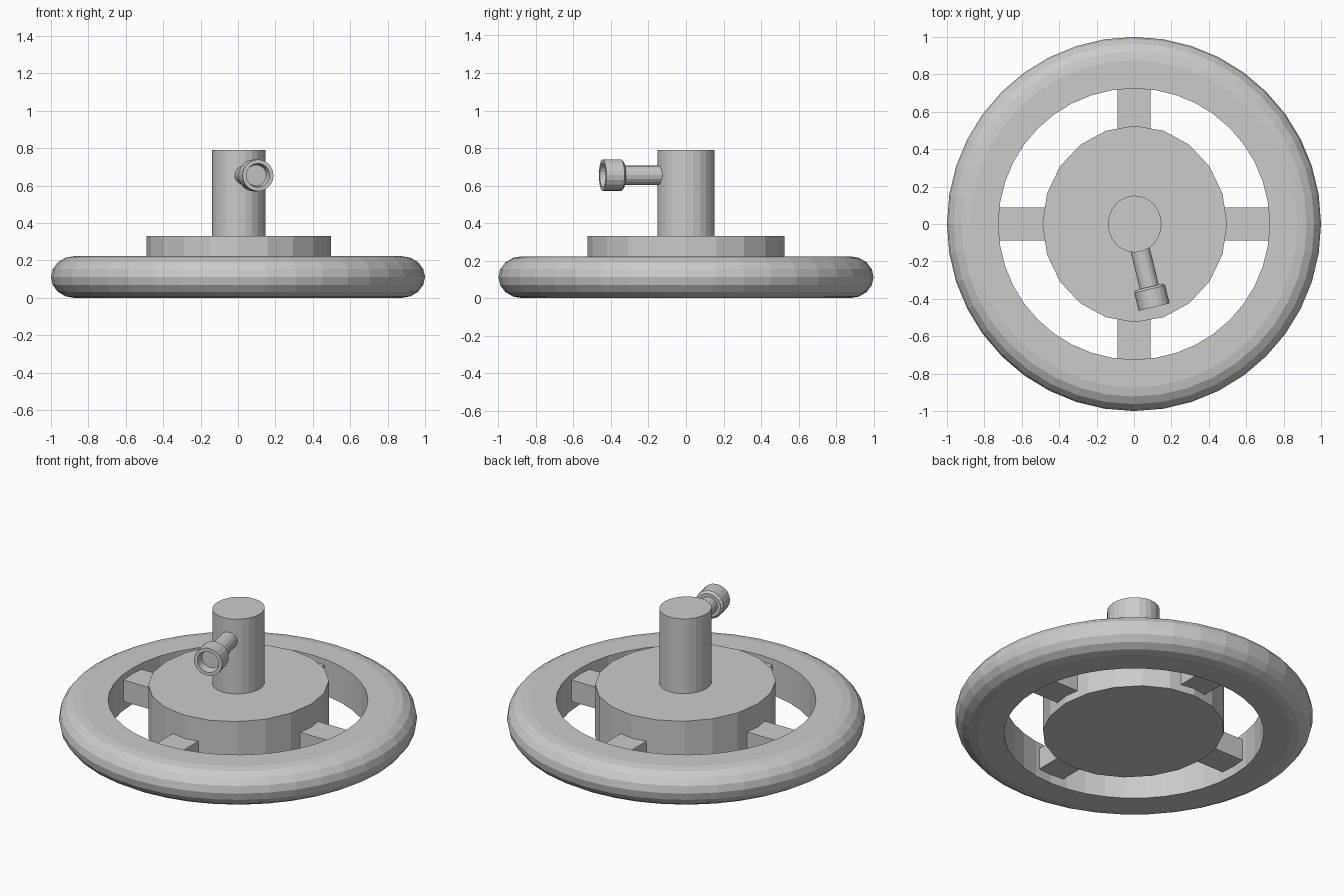
import bpy, bmesh
from math import sin, cos, pi, atan2
from mathutils import Matrix, Vector

if "Cube" in bpy.data.objects:
    bpy.data.objects.remove(bpy.data.objects["Cube"])


def lathe(name, profile, sides, matrix=Matrix(), closed=False):
    """Spin (radius, height) points round local z; radius 0 makes a pole."""
    bm = bmesh.new()
    rings = []
    for r, h in profile:
        if r == 0:
            rings.append([bm.verts.new((0, 0, h))] * sides)
        else:
            rings.append([bm.verts.new((r * cos(2 * pi * i / sides),
                                        r * sin(2 * pi * i / sides), h))
                          for i in range(sides)])
    pairs = list(zip(rings, rings[1:]))
    if closed:
        pairs.append((rings[-1], rings[0]))
    for a, b in pairs:
        for i in range(sides):
            j = (i + 1) % sides
            quad = list(dict.fromkeys((a[i], a[j], b[j], b[i])))
            bm.faces.new(quad)
    bmesh.ops.recalc_face_normals(bm, faces=bm.faces)
    bm.transform(matrix)
    mesh = bpy.data.meshes.new(name)
    bm.to_mesh(mesh)
    bm.free()
    obj = bpy.data.objects.new(name, mesh)
    bpy.context.collection.objects.link(obj)
    return obj


def box(name, lo, hi):
    lo, hi = Vector(lo), Vector(hi)
    bpy.ops.mesh.primitive_cube_add(size=1, location=(lo + hi) / 2)
    obj = bpy.context.object
    obj.name = name
    obj.scale = hi - lo
    return obj


# Rim: flat inner wall, rounded outside
H = 0.223
rim_profile = [(0.725, 0)]
for k in range(9):
    a = -pi / 2 + pi * k / 8
    rim_profile.append((0.875 + 0.125 * cos(a), H / 2 + H / 2 * sin(a)))
rim_profile.append((0.725, H))
lathe("rim", rim_profile, 40, closed=True)

# Hub and upright post, both slightly narrower in x
squash = Matrix.Translation((0.004, 0, 0)) @ Matrix.Diagonal((0.94, 1, 1, 1))
lathe("hub", [(0, 0.01), (0.525, 0.01), (0.525, 0.33), (0, 0.33)], 20, squash)
lathe("post", [(0, 0.3), (0.152, 0.3), (0.152, 0.79), (0, 0.79)], 24, squash)

# Four spokes, running from inside the hub into the rim
Z0, Z1, W = 0.055, 0.187, 0.0875
for s, tag in ((1, "right"), (-1, "left")):
    box("spoke_" + tag, (min(s * 0.42, s * 0.76), -W, Z0),
        (max(s * 0.42, s * 0.76), W, Z1))
for s, tag in ((1, "back"), (-1, "front")):
    box("spoke_" + tag, (-W, min(s * 0.45, s * 0.76), Z0),
        (W, max(s * 0.45, s * 0.76), Z1))

# Side handle: thin stem and hollow-ended knob, aimed out from the post axis
aim = Vector((0.235, -0.972, 0)).to_track_quat('Z', 'Y').to_matrix().to_4x4()
place = Matrix.Translation((0, 0, 0.655)) @ aim
lathe("handle_stem", [(0, 0.08), (0.052, 0.08), (0.052, 0.37), (0, 0.37)],
      16, place)
lathe("handle_knob", [(0, 0.35), (0.072, 0.346), (0.085, 0.358),
                      (0.085, 0.457), (0.064, 0.457), (0.056, 0.41),
                      (0, 0.41)], 20, place)
